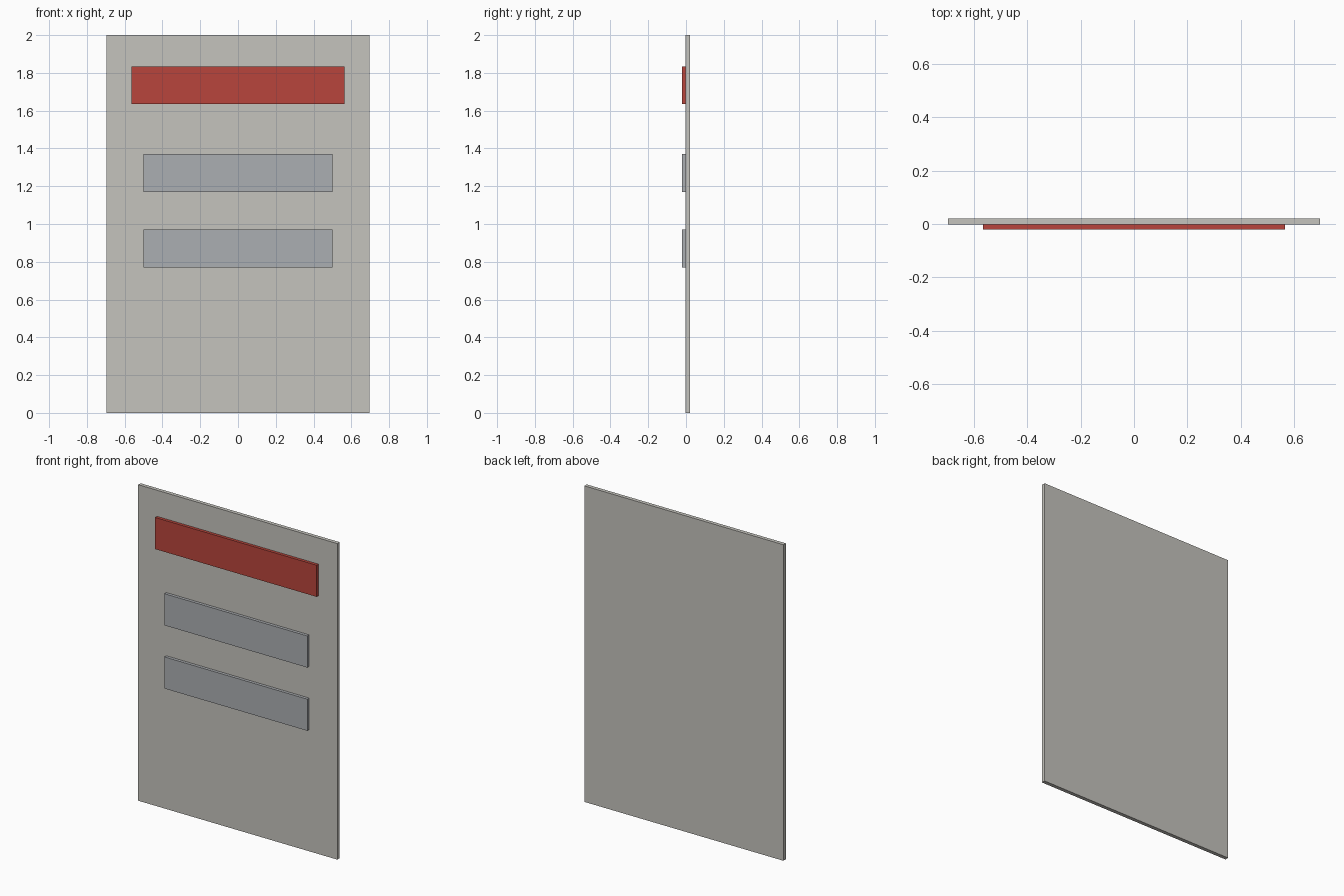
import bpy

if "Cube" in bpy.data.objects:
    bpy.data.objects.remove(bpy.data.objects["Cube"])


def material(name, colour):
    m = bpy.data.materials.new(name)
    m.diffuse_color = (*colour, 1.0)
    m.use_nodes = True
    m.node_tree.nodes["Principled BSDF"].inputs["Base Color"].default_value = m.diffuse_color
    return m


def box(name, lo, hi, mat):
    """Axis-aligned box between two corners."""
    bpy.ops.mesh.primitive_cube_add(size=1, location=[(a + b) / 2 for a, b in zip(lo, hi)])
    ob = bpy.context.object
    ob.name = name
    ob.scale = [b - a for a, b in zip(lo, hi)]
    bpy.ops.object.transform_apply(location=False, rotation=False, scale=True)
    ob.data.materials.append(mat)
    return ob


stone = material("warm light grey", (0.56, 0.55, 0.51))
red = material("red", (0.48, 0.06, 0.045))
grey = material("cool grey", (0.41, 0.425, 0.445))

FRONT, FACE, BACK = -0.0215, -0.0025, 0.0215

# Upright board
box("board", (-0.697, FACE, 0), (0.697, BACK, 2), stone)

# Raised header strip
box("header_strip", (-0.565, FRONT, 1.635), (0.565, FACE, 1.835), red)

# Two raised grey strips below it
for i, z in enumerate((1.17, 0.77)):
    box(f"notice_strip_{i + 1}", (-0.5, FRONT, z), (0.5, FACE, z + 0.2), grey)
